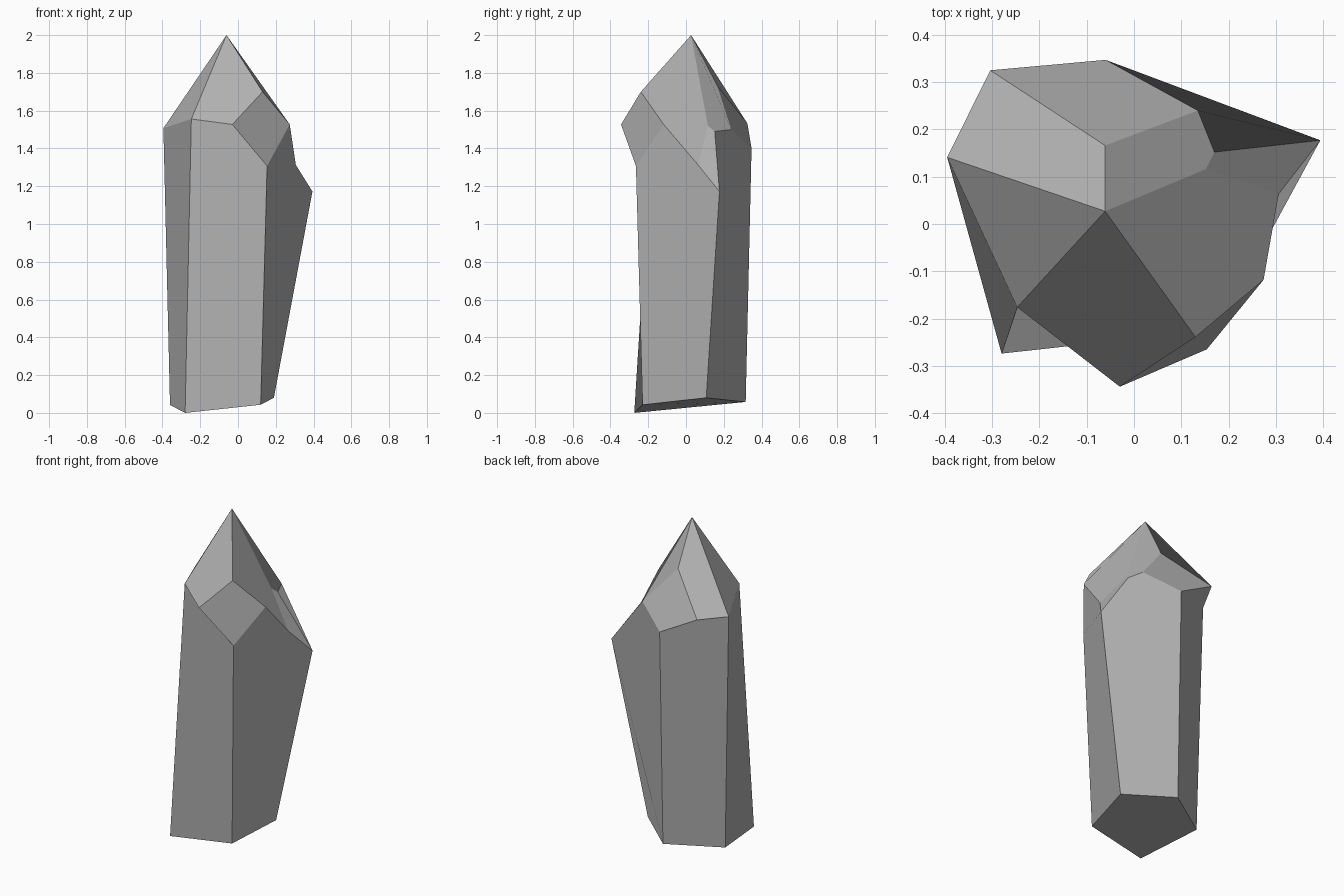
import bpy, bmesh
from mathutils import Vector

if "Cube" in bpy.data.objects:
    bpy.data.objects.remove(bpy.data.objects["Cube"])

bm = bmesh.new()


def ring(points):
    return [bm.verts.new(p) for p in points]


# Uneven five-sided base, counter-clockwise from front left
base = ring([(-.28, -.274, 0), (.12, -.23, .043), (.19, .107, .08),
             (-.061, .316, .058), (-.36, .125, .042)])

# Top corner of each long edge, directly above the base corners
rim = ring([(-.247, -.176, 1.556), (.154, -.265, 1.307), (.394, .177, 1.172),
            (-.06, .347, 1.40), (-.395, .141, 1.507)])

# Point and the corners of the chipped facets below it
apex, front, front_top, right, right_low, side, side_low, back_right, back_top, back = ring([
    (-.061, .027, 2.0), (-.03, -.344, 1.527), (.13, -.239, 1.70),
    (.274, -.118, 1.527), (.306, .064, 1.313), (.152, .116, 1.52),
    (.17, .152, 1.49), (.135, .24, 1.50), (-.061, .166, 1.73), (-.304, .325, 1.532)])

# Each facet is one or more polygons that share a single shading normal
facets = [[base[::-1]]]

# Long side faces; the front and back ones have an extra corner in the rim
extra = {0: [front], 3: [back]}
for i in range(5):
    j = (i + 1) % 5
    facets.append([extra.get(i, []) + [rim[i], base[i], base[j], rim[j]]])
# The right-hand sides continue up into the tip
facets[2].append([rim[1], rim[2], right_low, right])
facets[3].append([rim[2], rim[3], back_right, side_low])

# Facets of the tip, going round from the front
facets += [
    [[rim[0], front, front_top, apex]],
    [[front, rim[1], right, front_top]],
    [[front_top, right, right_low, side, apex]],
    [[right_low, rim[2], side_low, side]],
    [[apex, side, side_low, back_right], [apex, back_right, back_top]],
    [[rim[3], back, back_top, back_right]],
    [[back, rim[4], apex, back_top]],
    [[rim[4], rim[0], apex]],
]

loop_normals = []
for polys in facets:
    faces = [bm.faces.new(p) for p in polys]
    for f in faces:
        f.normal_update()
        f.smooth = True
    n = sum((f.normal * f.calc_area() for f in faces), Vector()).normalized()
    loop_normals += [n] * sum(len(p) for p in polys)

mesh = bpy.data.meshes.new("crystal")
bm.to_mesh(mesh)
bm.free()
mesh.normals_split_custom_set(loop_normals)

# Dark grey stone
stone = bpy.data.materials.new("stone")
stone.diffuse_color = (.45, .45, .45, 1)
stone.use_nodes = True
stone.node_tree.nodes["Principled BSDF"].inputs["Base Color"].default_value = stone.diffuse_color
mesh.materials.append(stone)
bpy.context.collection.objects.link(bpy.data.objects.new("crystal", mesh))
